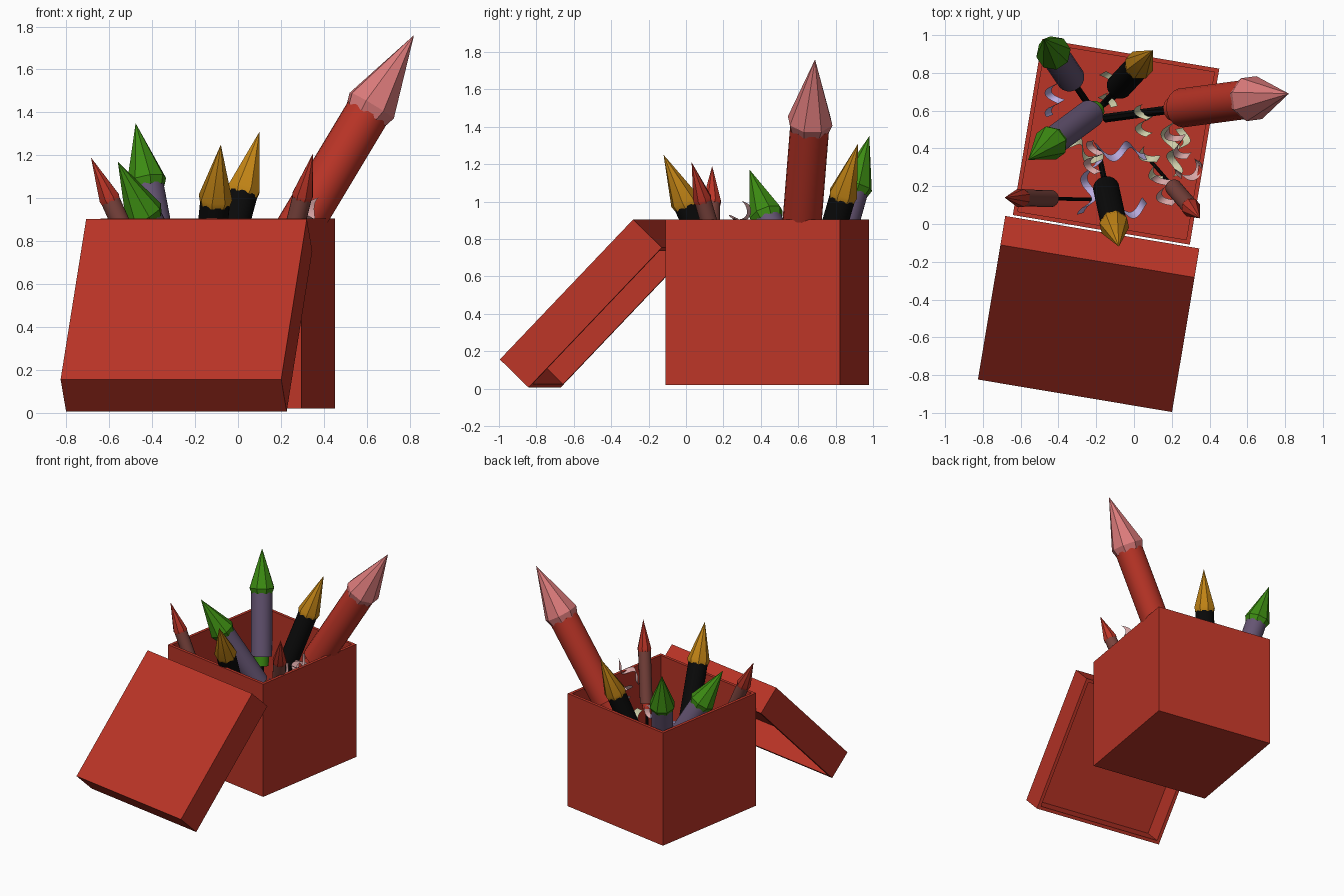
import bpy, bmesh, math, random
from mathutils import Vector, Matrix

if "Cube" in bpy.data.objects:
    bpy.data.objects.remove(bpy.data.objects["Cube"])

random.seed(4)


def material(name, rgb):
    m = bpy.data.materials.new(name)
    m.diffuse_color = (*rgb, 1)
    m.use_nodes = True
    m.node_tree.nodes["Principled BSDF"].inputs["Base Color"].default_value = m.diffuse_color
    return m


RED = material("red", (.50, .035, .02))
PINK = material("pink", (.72, .20, .20))
GREEN = material("green", (.045, .26, .006))
PURPLE = material("dusty_purple", (.13, .09, .17))
ORANGE = material("orange", (.56, .24, .008))
BLACK = material("black", (.003, .003, .003))
BROWN = material("brown", (.19, .055, .045))
CREAM = material("cream", (.62, .62, .40))
LAVENDER = material("lavender", (.50, .42, .75))
ROSE = material("pale_rose", (.68, .38, .38))


def add_object(name, bm, mats, matrix=Matrix(), smooth=False):
    bmesh.ops.recalc_face_normals(bm, faces=bm.faces)
    me = bpy.data.meshes.new(name)
    bm.to_mesh(me)
    bm.free()
    for m in mats:
        me.materials.append(m)
    ob = bpy.data.objects.new(name, me)
    bpy.context.collection.objects.link(ob)
    ob.matrix_world = matrix
    if smooth:
        bpy.context.view_layer.objects.active = ob
        ob.select_set(True)
        bpy.ops.object.shade_smooth_by_angle(angle=math.radians(32))
        ob.select_set(False)
    return ob


def tray(name, size, wall, matrix):
    """Cuboid with its +z face inset and sunk to make an open box."""
    bm = bmesh.new()
    bmesh.ops.create_cube(bm, size=1)
    bmesh.ops.scale(bm, vec=size, verts=bm.verts)
    top = max(bm.faces, key=lambda f: f.calc_center_median().z)
    bmesh.ops.inset_region(bm, faces=[top], thickness=wall)
    ext = bmesh.ops.extrude_discrete_faces(bm, faces=[top])["faces"][0]
    bmesh.ops.translate(bm, vec=(0, 0, wall - size[2]), verts=ext.verts)
    return add_object(name, bm, [RED], matrix)


# Box and its lid leaning on the front
turn = Matrix.Rotation(math.radians(-9.5), 4, 'Z')
tray("box", (.95, .945, .885), .032, Matrix.Translation((-.095, .435, .4625)) @ turn)
lid_turn = turn @ Matrix.Rotation(math.radians(46), 4, 'X')
lid_pos = Vector((-.253, -.553, .53)) - lid_turn @ Vector((0, 0, .108))
tray("lid", (1.042, 1.04, .216), .035,
     Matrix.Translation(lid_pos) @ lid_turn @ Matrix.Rotation(math.pi, 4, 'X'))


def lathe(bm, profile, sides, mat):
    """Closed surface of revolution from (radius, distance below tip)."""
    rings = []
    for r, d in profile:
        n = sides if r > 0 else 1
        rings.append([bm.verts.new((r * math.cos(2 * math.pi * (i + .5) / n),
                                    r * math.sin(2 * math.pi * (i + .5) / n), -d))
                      for i in range(n)])
    faces = []
    for a, b in zip(rings, rings[1:]):
        for i in range(sides):
            j = (i + 1) % sides
            if len(a) == 1:
                faces.append(bm.faces.new((a[0], b[i], b[j])))
            else:
                faces.append(bm.faces.new((a[i], b[i], b[j], a[j])))
    for ring in (rings[0], rings[-1]):
        if len(ring) > 2:
            faces.append(bm.faces.new(ring))
    for f in faces:
        f.material_index = mat


def rocket(name, tip, lean, r, head, body, tube, mats):
    """r is head radius; head and body give end distances from the tip in radii."""
    axis = Vector((*lean, 1))
    length = (tip[2] - .15) * axis.length
    h, b = head * r, body * r
    bm = bmesh.new()
    lathe(bm, [(0, 0), (r, h), (tube * r, h + .4 * r)], 8, 0)
    lathe(bm, [(tube * r * .97, h + .3 * r), (tube * r * .97, b)], 20, 1)
    lathe(bm, [(.6 * r, b - .1 * r), (.55 * r, b + .75 * r)], 12, 2)
    lathe(bm, [(.2 * r, b), (.2 * r, length)], 8, 3)
    rot = axis.to_track_quat('Z', 'Y').to_matrix().to_4x4()
    add_object(name, bm, mats, Matrix.Translation(tip) @ rot, True)


# Rockets: large, two green, two orange, two small
rocket("large_rocket", (.82, .69, 1.76), (.6, .08), .124, 3.1, 8.8, .87,
       [PINK, RED, RED, BLACK])
g = [GREEN, PURPLE, GREEN, BLACK]
rocket("green_rocket_back", (-.477, .98, 1.35), (-.19, .28), .094, 3.0, 8.2, .84, g)
rocket("green_rocket_left", (-.56, .34, 1.17), (-.5, -.37), .094, 3.0, 8.2, .84, g)
o = [ORANGE, BLACK, BLACK, BLACK]
rocket("orange_rocket_back", (.10, .92, 1.31), (.27, .29), .08, 3.6, 8.8, .9, o)
rocket("orange_rocket_front", (-.08, -.12, 1.25), (.1, -.46), .08, 3.4, 9.3, .9, o)
s = [RED, BROWN, RED, BLACK]
rocket("small_rocket_left", (-.685, .14, 1.19), (-.45, .01), .052, 4.0, 11.5, .9, s)
rocket("small_rocket_right", (.35, .03, 1.21), (.25, -.29), .052, 4.0, 11.5, .9, s)


def streamer(name, start, end, mat, width=.045, amp=.035, waves=1.5):
    """Wavy paper ribbon between two points."""
    a, b = Vector(start), Vector(end)
    run = (b - a).normalized()
    side = run.cross(Vector((0, 0, 1))).normalized()
    up = side.cross(run)
    phase = random.uniform(0, 6)
    bm = bmesh.new()
    prev = None
    for i in range(25):
        t = i / 24
        w = t * waves * 2 * math.pi + phase
        p = a.lerp(b, t) + side * amp * math.sin(w) + up * amp * math.cos(w)
        half = (side * .8 + up * .35 * math.sin(w) + run * .4) * width / 2
        pair = bm.verts.new(p - half), bm.verts.new(p + half)
        if prev:
            bm.faces.new((prev[0], prev[1], pair[1], pair[0]))
        prev = pair
    add_object(name, bm, [mat], smooth=True)


# Curly paper streamers
ribbons = [
    ((-.13, .80, .50), (-.14, .62, .42), CREAM),
    ((.05, .62, .55), (.06, .48, .60), CREAM),
    ((.20, .62, .60), (.19, .38, .65), CREAM),
    ((-.38, .46, .45), (-.18, .34, .50), CREAM),
    ((.06, .40, .45), (.14, .24, .50), CREAM),
    ((.26, .50, .60), (.20, .26, .60), CREAM),
    ((-.42, .74, .50), (-.42, .58, .55), LAVENDER),
    ((-.20, .38, .60), (.06, .39, .65), LAVENDER),
    ((-.22, .34, .50), (-.25, .05, .55), LAVENDER),
    ((-.18, .06, .50), (.06, .09, .55), LAVENDER),
    ((.22, .24, .85), (.38, .32, .97), ROSE),
    ((.14, .26, .60), (.18, .10, .65), ROSE),
    ((-.20, .43, .60), (-.22, .28, .65), ROSE),
    ((.20, .50, .80), (.27, .36, .85), ROSE),
]
for i, (p, q, m) in enumerate(ribbons):
    streamer(f"streamer_{i + 1}", p, q, m)
